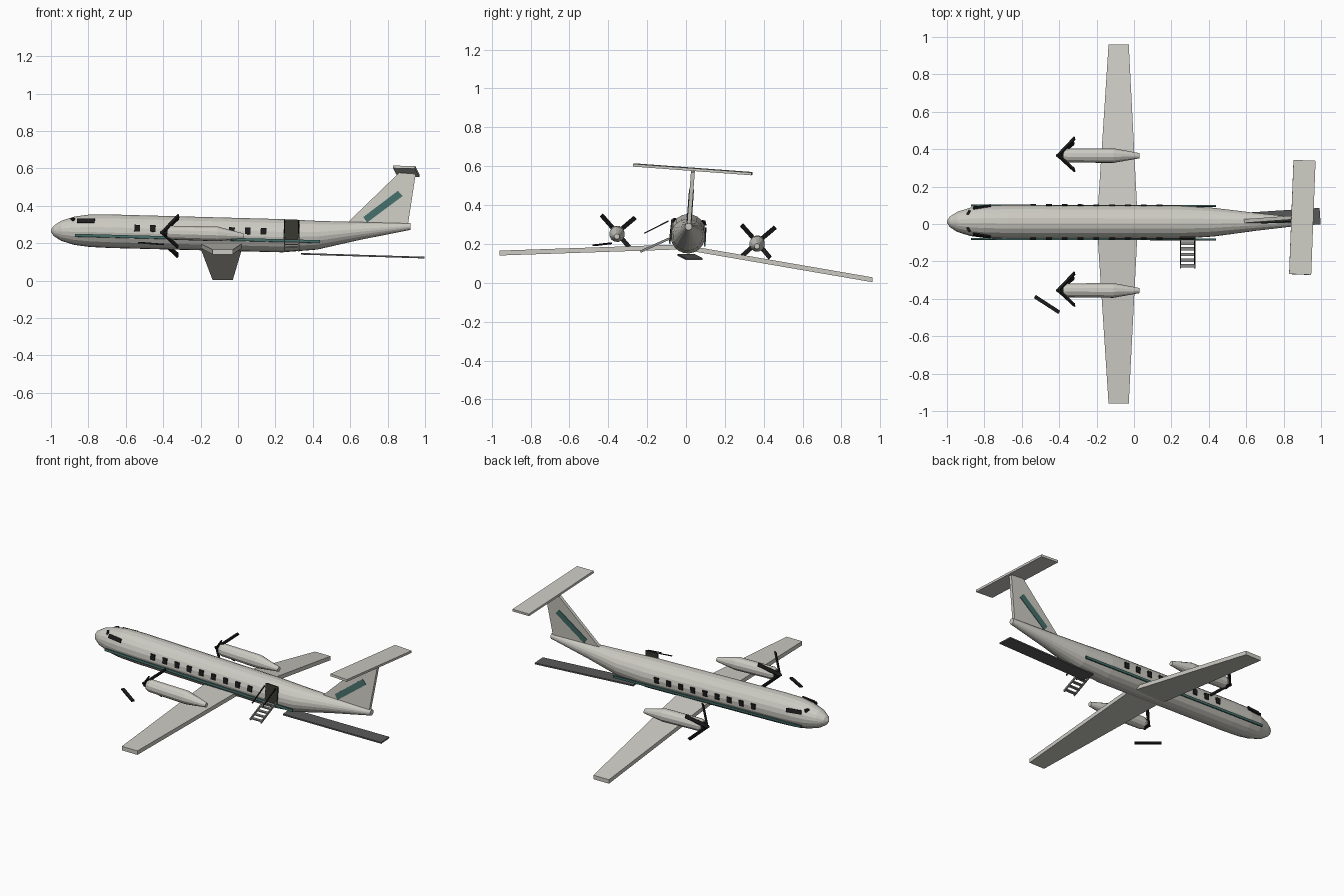
import bpy, bmesh, math
from mathutils import Matrix, Vector

if "Cube" in bpy.data.objects:
    bpy.data.objects.remove(bpy.data.objects["Cube"])

def mat(name, c):
    m = bpy.data.materials.new(name)
    m.diffuse_color = (*c, 1)
    m.use_nodes = True
    m.node_tree.nodes["Principled BSDF"].inputs["Base Color"].default_value = m.diffuse_color
    return m

BODY = mat("pale_grey_paint", (0.60, 0.59, 0.54))
TEAL = mat("teal_paint", (0.06, 0.155, 0.14))
BLACK = mat("black", (0.012, 0.012, 0.012))
DOOR = mat("dark_olive", (0.04, 0.04, 0.03))
SCRAP = mat("dark_grey", (0.10, 0.10, 0.10))
STEEL = mat("stair_grey", (0.25, 0.25, 0.24))

# The whole aircraft rests rolled to one side with its nose slightly up
TILT = Matrix.Rotation(math.radians(-4.2), 4, 'X') @ Matrix.Rotation(math.radians(1.5), 4, 'Y')
PLANE = Matrix.Translation((0, 0.01, 0.246)) @ TILT

def finish(name, bm, material, m=Matrix()):
    bm.transform(m)
    bmesh.ops.recalc_face_normals(bm, faces=bm.faces)
    me = bpy.data.meshes.new(name)
    bm.to_mesh(me)
    bm.free()
    me.materials.append(material)
    ob = bpy.data.objects.new(name, me)
    bpy.context.collection.objects.link(ob)
    return ob

def loft(name, sections, material, m=Matrix()):
    """Skin a list of equal-length point loops and cap both ends."""
    bm = bmesh.new()
    rings = [[bm.verts.new(p) for p in s] for s in sections]
    n = len(rings[0])
    for a, b in zip(rings, rings[1:]):
        for i in range(n):
            j = (i + 1) % n
            bm.faces.new((a[i], a[j], b[j], b[i]))
    bm.faces.new(rings[0])
    bm.faces.new(rings[-1])
    return finish(name, bm, material, m)

def tube(name, stations, sides, material, m):
    """Round body along x from (x, centre z, radius) stations."""
    ang = [2 * math.pi * (i + 0.5) / sides for i in range(sides)]
    return loft(name, [[(x, r * math.cos(a), z + r * math.sin(a)) for a in ang]
                       for x, z, r in stations], material, m)

def box(name, c, size, material, m=Matrix(), rot=Matrix()):
    bm = bmesh.new()
    bmesh.ops.create_cube(bm, size=1, matrix=Matrix.Translation(c) @ rot @ Matrix.Diagonal((*size, 1)))
    return finish(name, bm, material, m)

def bar(name, a, b, w, t, material, up=(0, 0, 1)):
    """Rectangular bar from a to b, w wide and t thick."""
    a, b = Vector(a), Vector(b)
    d = (b - a).normalized()
    s = d.cross(Vector(up)).normalized() * w / 2
    u = d.cross(s).normalized() * t / 2
    return loft(name, [[p + s + u, p - s + u, p - s - u, p + s - u] for p in (a, b)], material)

def plate(name, xz, y0, y1, material):
    """Flat outline in the x-z plane; y leans with height like the fin."""
    return loft(name, [[(x, y + 0.015 + (z - 0.3) * 0.075, z) for x, z in xz] for y in (y0, y1)], material)

# Fuselage
tube("fuselage", [(-1, -.006, .006), (-.985, -.005, .028), (-.945, -.004, .054), (-.875, -.002, .076),
                  (-.795, 0, .087), (-.68, 0, .09), (.24, 0, .089), (.425, .0075, .077),
                  (.65, .036, .048), (.92, .067, .018)], 20, BODY, PLANE)

# Side stripes, cabin windows and cockpit glazing
for side, tag in ((-1, "near"), (1, "far")):
    box(f"stripe_{tag}", (-.215, side * .090, -.033), (1.31, .008, .015), TEAL, PLANE)
    for i in range(9):
        box(f"cabin_window_{tag}_{i}", (-.54 + i * .0845, side * .089, .014), (.03, .008, .035), BLACK, PLANE)
    box(f"cockpit_side_window_{tag}", (-.815, side * .077, .047), (.095, .008, .024), BLACK, PLANE,
        Matrix.Rotation(side * math.radians(9), 4, 'Z') @ Matrix.Rotation(side * math.radians(20), 4, 'X'))
    box(f"windshield_{tag}", (-.886, side * .045, .055), (.012, .026, .016), BLACK, PLANE,
        Matrix.Rotation(side * math.radians(-30), 4, 'Z'))

# Drooping wings
def wing(name, y0, z0, y1, z1):
    loft(name, [[(xa, y, z + .0125), (xb, y, z + .0125), (xb, y, z - .0125), (xa, y, z - .0125)]
                for xa, xb, y, z in ((-.2, .022, y0, z0), (-.136, -.028, y1, z1))], BODY)
wing("wing_near", 0.02, .186, -.96, .153)
wing("wing_far", -.02, .184, .96, .0155)

# Tail: fin, its two painted bands, tailplane
plate("fin", [(.57, .295), (.905, .275), (.95, .57), (.862, .577)], -.010, .010, BODY)
for side in (-1, 1):
    y = side * .011
    plate("fin_band", [(.67, .34), (.855, .48), (.88, .452), (.69, .31)], y - .002, y + .002, TEAL)
box("tailplane", (.9, .035, .584), (.118, .612, .014), BODY, Matrix(),
    Matrix.Rotation(math.radians(-2.2), 4, 'Z') @ TILT)

# Engines with bent-back propeller blades; one near blade has broken off
for tag, y, z in (("near", -.355, .252), ("far", .366, .202)):
    eng = Matrix.Translation((-.2, y, z)) @ TILT
    tube(f"nacelle_{tag}", [(-.178, 0, .028), (-.155, 0, .038), (.09, 0, .040), (.23, -.008, .014)], 12, BODY, eng)
    tube(f"spinner_{tag}", [(-.218, 0, .004), (-.200, 0, .016), (-.175, 0, .022)], 10, BLACK, eng)
    for k in range(4):
        if tag == "near" and k == 2:
            continue
        a = math.radians(45 + 90 * k)
        r = .122 if k < 2 else .10
        out = Vector((0, math.cos(a), math.sin(a)))
        bar(f"blade_{tag}_{k}", eng @ Vector((-.205, 0, 0)), eng @ (Vector((-.12, 0, 0)) + out * r),
            .022, .008, BLACK, out)
bar("loose_blade", (-.53, -.388, .203), (-.40, -.472, .193), .02, .008, BLACK)

# Open doorway with stairs and handrails
box("doorway", (.286, -.087, .027), (.084, .009, .108), DOOR, PLANE)
for x in (.249, .324):
    bar("stair_side", (x, -.085, .228), (x, -.235, .160), .007, .012, STEEL)
    bar("handrail", (x, -.09, .318), (x, -.215, .255), .006, .006, BLACK)
for i in range(5):
    f = (i + .6) / 5
    box("stair_tread", (.2865, -.085 - .15 * f, .228 - .068 * f), (.075, .018, .007), STEEL)

# Torn panel lying behind the belly
bar("torn_panel", (.34, 0, .143), (.995, .042, .123), .088, .009, SCRAP)
